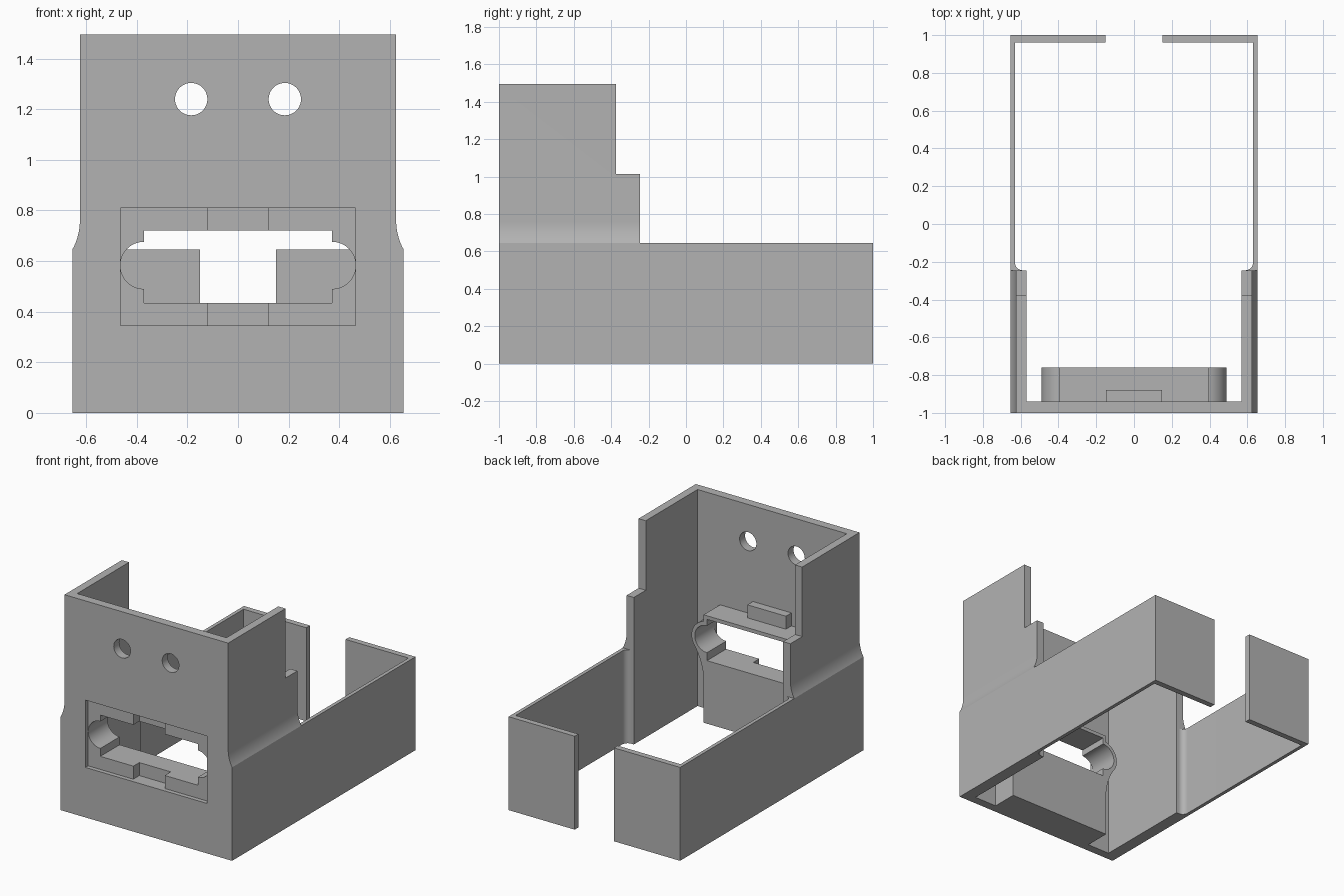
import bpy, bmesh
from math import sin, cos, acos, radians, degrees, sqrt, atan2

if "Cube" in bpy.data.objects:
    bpy.data.objects.remove(bpy.data.objects["Cube"], do_unlink=True)

grey = bpy.data.materials.new("plain grey")
grey.use_nodes = True
grey.diffuse_color = (0.45, 0.45, 0.45, 1)
grey.node_tree.nodes["Principled BSDF"].inputs["Base Color"].default_value = (0.45, 0.45, 0.45, 1)


def prism(name, points, start, end, axis="y"):
    """Extrude an outline (x, z along y, or x, y along z) into a solid."""
    bm = bmesh.new()
    place = (lambda a, b: (a, start, b)) if axis == "y" else (lambda a, b: (a, b, start))
    face = bm.faces.new([bm.verts.new(place(a, b)) for a, b in points])
    grown = bmesh.ops.extrude_face_region(bm, geom=[face])
    moved = [v for v in grown["geom"] if isinstance(v, bmesh.types.BMVert)]
    depth = end - start
    bmesh.ops.translate(bm, verts=moved, vec=(0, depth, 0) if axis == "y" else (0, 0, depth))
    bmesh.ops.recalc_face_normals(bm, faces=bm.faces)
    mesh = bpy.data.meshes.new(name)
    bm.to_mesh(mesh)
    bm.free()
    mesh.materials.append(grey)
    obj = bpy.data.objects.new(name, mesh)
    bpy.context.collection.objects.link(obj)
    return obj


def box(name, x0, x1, y0, y1, z0, z1):
    return prism(name, [(x0, z0), (x1, z0), (x1, z1), (x0, z1)], y0, y1)


def arc(cx, cy, r, a0, a1, steps=16):
    angles = [radians(a0 + (a1 - a0) * i / steps) for i in range(steps + 1)]
    return [(cx + r * cos(a), cy + r * sin(a)) for a in angles]


def mirrored(half):
    """Close a right-hand half outline with its mirror image."""
    return half + [(-a, b) for a, b in reversed(half)]


def combine(target, tool, operation):
    mod = target.modifiers.new("combine", "BOOLEAN")
    mod.operation = operation
    mod.solver = "EXACT"
    mod.object = tool
    bpy.context.view_layer.objects.active = target
    bpy.ops.object.modifier_apply(modifier=mod.name)
    bpy.data.objects.remove(tool, do_unlink=True)


# Tall front section with flared lower sides
R = 0.235
flare_end = degrees(acos((0.625 + R - 0.655) / R))
tower = mirrored([(0.655, 0)] + arc(0.625 + R, 0.76, R, 180 + flare_end, 180, 12) + [(0.625, 1.495)])
case = prism("switch_case", tower, -1, -0.245)
combine(case, box("inside", -0.57, 0.57, -0.94, 0, -1, 2), "DIFFERENCE")
combine(case, box("side_step", -1, 1, -0.375, 0, 1.015, 2), "DIFFERENCE")

# Thin low walls wrapping round to the split back
for side in (1, -1):
    plan = [(0.57, -0.3), (0.655, -0.3), (0.655, 1), (0.15, 1), (0.15, 0.96), (0.63, 0.96)]
    plan += arc(0.59, -0.205, 0.04, 0, -90, 10) + [(0.57, -0.245)]
    low_wall = prism("low_wall", [(side * a, b) for a, b in plan], 0, 0.645, "z")
    combine(case, low_wall, "UNION")

# Socket housing behind the front: rounded ends, blended into a straight pedestal
cx, cz, r, edge, blend = 0.372, 0.583, 0.118, 0.398, 0.4
dx = edge + blend - cx
dz = sqrt((blend + r) ** 2 - dx ** 2)
meet = degrees(atan2(dz, dx))
top_angle = degrees(acos((edge - cx) / r))
half = [(edge, 0)] + arc(edge + blend, cz - dz, blend, 180, 180 - meet, 12)
half += arc(cx, cz, r, -meet, top_angle, 20)[1:] + [(edge, 0.745)]
combine(case, prism("socket_housing", mirrored(half), -0.96, -0.76), "UNION")
combine(case, box("clip_cover", -0.147, 0.147, -0.96, -0.88, 0.70, 0.835), "UNION")

# Front recess, clip notch and through opening with rounded ends
combine(case, box("recess", -0.465, 0.465, -1.2, -0.97, 0.345, 0.81), "DIFFERENCE")
combine(case, box("clip_notch", -0.12, 0.12, -1.2, -0.905, 0.345, 0.81), "DIFFERENCE")
combine(case, box("opening", -0.372, 0.372, -1.2, -0.6, 0.435, 0.72), "DIFFERENCE")
slot = mirrored(arc(cx, cz, 0.093, -90, 90, 24))
combine(case, prism("slot", slot, -1.2, -0.6), "DIFFERENCE")

# Two round holes high in the front
for side in (1, -1):
    hole = arc(side * 0.185, 1.24, 0.064, 0, 360, 40)[:-1]
    combine(case, prism("hole", hole, -1.2, -0.8), "DIFFERENCE")

bpy.ops.object.select_all(action="DESELECT")
case.select_set(True)
bpy.context.view_layer.objects.active = case
bpy.ops.object.shade_smooth_by_angle(angle=radians(20))
